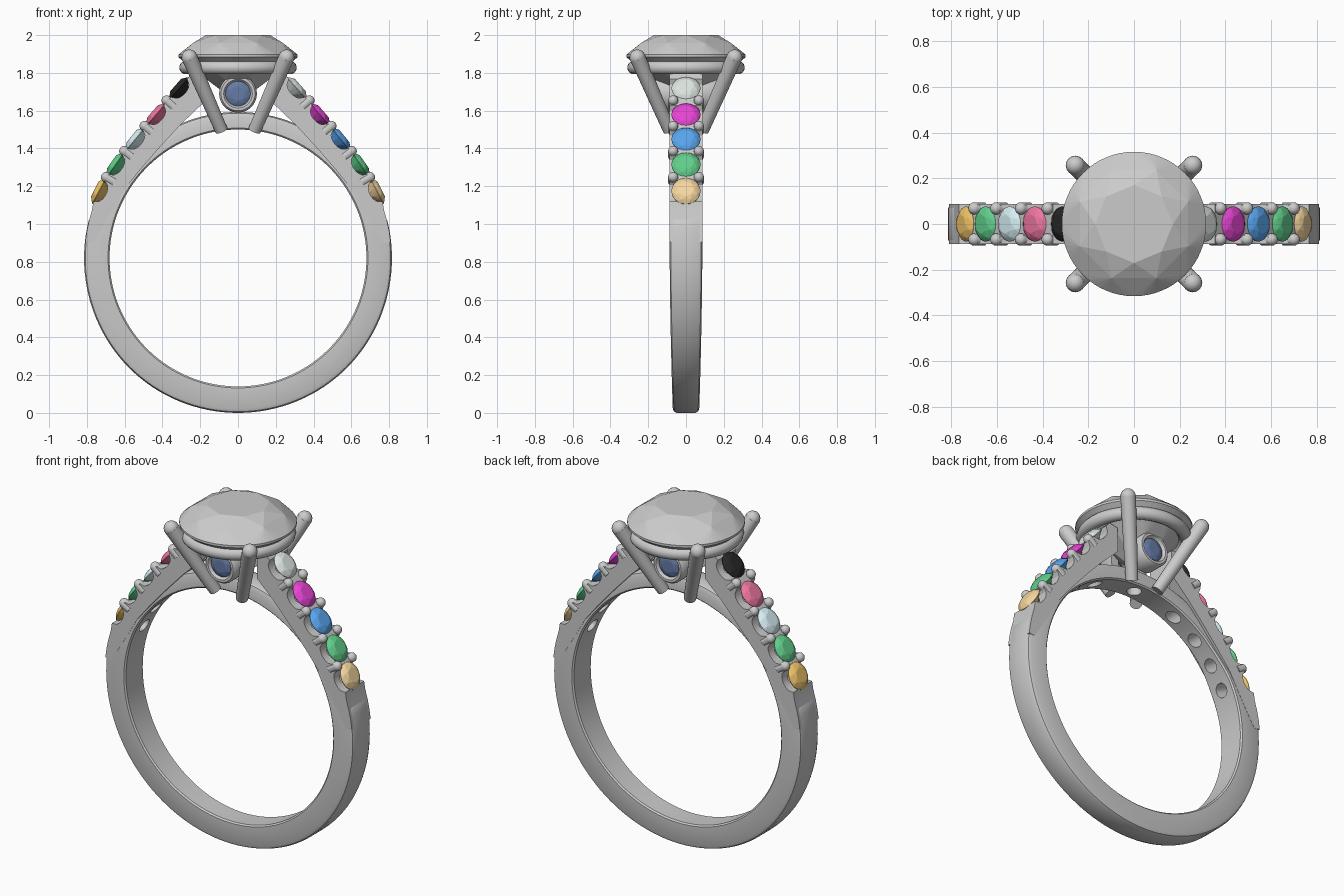
import bpy, bmesh, math
from mathutils import Vector, Matrix

if "Cube" in bpy.data.objects:
    bpy.data.objects.remove(bpy.data.objects["Cube"])

CZ, R_IN = 0.82, 0.68          # finger hole centre height and radius
HALF_W = 0.088                 # half width of the shoulders


def finish(name, bm, smooth=30, color=None):
    bmesh.ops.recalc_face_normals(bm, faces=bm.faces[:])
    me = bpy.data.meshes.new(name)
    bm.to_mesh(me)
    bm.free()
    ob = bpy.data.objects.new(name, me)
    bpy.context.collection.objects.link(ob)
    if color:
        mat = bpy.data.materials.new(name + "_colour")
        mat.diffuse_color = (*color, 1)
        mat.use_nodes = True
        mat.node_tree.nodes["Principled BSDF"].inputs["Base Color"].default_value = mat.diffuse_color
        me.materials.append(mat)
    if smooth:
        activate(ob)
        bpy.ops.object.shade_smooth_by_angle(angle=math.radians(smooth))
    return ob


def activate(ob):
    bpy.ops.object.select_all(action='DESELECT')
    ob.select_set(True)
    bpy.context.view_layer.objects.active = ob


def rod(bm, a, b, r1, r2, seg=24):
    a, b = Vector(a), Vector(b)
    rot = (b - a).to_track_quat('Z', 'Y').to_matrix().to_4x4()
    bmesh.ops.create_cone(bm, cap_ends=True, segments=seg, radius1=r1, radius2=r2,
                          depth=(b - a).length, matrix=Matrix.Translation((a + b) / 2) @ rot)


def ball(bm, p, r):
    bmesh.ops.create_uvsphere(bm, u_segments=16, v_segments=10, radius=r,
                              matrix=Matrix.Translation(p))


def spin_profile(bm, prof, seg, matrix):
    # closed (radius, height) profile revolved around z
    rings = []
    for k in range(seg):
        a = 2 * math.pi * k / seg
        rings.append([bm.verts.new(matrix @ Vector((r * math.cos(a), r * math.sin(a), h)))
                      for r, h in prof])
    bridge(bm, rings)


def bridge(bm, rings):
    n = len(rings[0])
    for k, ring in enumerate(rings):
        nxt = rings[(k + 1) % len(rings)]
        for i in range(n):
            j = (i + 1) % n
            bm.faces.new((ring[i], ring[j], nxt[j], nxt[i]))


def gem(name, centre, normal, r, crown, depth, color=None, girdle=24, table=0.55):
    # brilliant cut as the convex hull of facet corner rings
    bm = bmesh.new()
    m = Matrix.Translation(centre) @ Vector(normal).to_track_quat('Z', 'Y').to_matrix().to_4x4()

    def ring(n, rad, h, off=0.0):
        for k in range(n):
            a = 2 * math.pi * (k + off) / n
            bm.verts.new(m @ Vector((rad * math.cos(a), rad * math.sin(a), h)))
    ring(8, r * table, crown)
    ring(8, r * (table + 0.27), crown * 0.63, 0.5)
    ring(girdle, r, crown * 0.06)
    ring(girdle, r, -crown * 0.06)
    ring(8, r * 0.5, -depth * 0.56, 0.5)
    bm.verts.new(m @ Vector((0, 0, -depth)))
    res = bmesh.ops.convex_hull(bm, input=bm.verts[:])
    bmesh.ops.dissolve_limit(bm, angle_limit=0.01, verts=bm.verts[:], edges=bm.edges[:])
    return finish(name, bm, None, color)


def step(a, b, x):
    t = min(1, max(0, (x - a) / (b - a)))
    return t * t * (3 - 2 * t)


# stone positions along the right shoulder, top to bottom
stones = [Vector((x, 0, z)) for x, z in
          [(.312, 1.72), (.435, 1.58), (.545, 1.45), (.65, 1.315), (.737, 1.175)]]
frames = []
for i, c in enumerate(stones):
    t = (stones[max(i - 1, 0)] - stones[min(i + 1, 4)]).normalized()   # uphill
    if i == 4:
        t = Vector((-0.45, 0, 0.89)).normalized()
    frames.append((c, t, Vector((t.z, 0, -t.x))))


def flip(v, s):
    return Vector((v.x * s, v.y, v.z))


# band: lofted rounded rectangle, thinner arch under the head
bm = bmesh.new()
rings = []
for k in range(128):
    a = 2 * math.pi * k / 128
    up = math.degrees(math.asin(max(-1, min(1, math.sin(a)))))
    ro = 0.82 - 0.005 * step(-60, 0, up) - 0.042 * step(14, 21, up)
    w = 0.07 + 0.017 * step(-90, 10, up) - 0.015 * step(25, 45, up)
    b, c = 0.022, 0.008
    sec = [(R_IN + c, -w), (ro - b, -w), (ro - b * .3, -w + b * .3), (ro, -w + b),
           (ro, w - b), (ro - b * .3, w - b * .3), (ro - b, w), (R_IN + c, w),
           (R_IN, w - c), (R_IN, -w + c)]
    rings.append([bm.verts.new((r * math.cos(a), y, CZ + r * math.sin(a))) for r, y in sec])
bridge(bm, rings)
band = finish("band", bm)

# shoulders: scalloped profile extruded across the band
shoulders = []
for s, side in ((1, "right"), (-1, "left")):
    prof = [(0.813 * math.cos(math.radians(d)), CZ + 0.813 * math.sin(math.radians(d)))
            for d in (6, 10, 14, 18)]
    for c, t, n in reversed(frames):
        for k in range(-4, 5):
            u = k / 4
            p = c + t * (0.064 * u) - n * (0.042 * math.sqrt(max(0, 1 - u * u)))
            prof.append((p.x, p.z))
    prof += [(.245, 1.795), (.19, 1.785), (.185, 1.64), (.3, 1.53), (.42, 1.4),
             (.52, 1.285), (.6, 1.185), (.66, 1.08), (.72, .98), (.77, .9)]
    bm = bmesh.new()
    f = bm.faces.new([bm.verts.new((x * s, -HALF_W, z)) for x, z in prof])
    ext = bmesh.ops.extrude_face_region(bm, geom=[f])["geom"]
    bmesh.ops.translate(bm, vec=(0, 2 * HALF_W, 0),
                        verts=[v for v in ext if isinstance(v, bmesh.types.BMVert)])
    shoulders.append(finish(side + "_shoulder", bm))

# light holes drilled behind each stone and under the head
bm = bmesh.new()
for s in (1, -1):
    for i, (c, t, n) in enumerate(frames):
        rod(bm, flip(c + n * .03, s), flip(c - n * (.17 if i == 0 else .32), s), .04, .04)
rod(bm, (0, 0, 1.4), (0, 0, 1.66), .04, .04)
drill = finish("drill_holes", bm, None)
drill.hide_render = True
for ob in [band] + shoulders:
    activate(ob)
    mod = ob.modifiers.new("holes", 'BOOLEAN')
    mod.operation, mod.solver, mod.object = 'DIFFERENCE', 'EXACT', drill
    bpy.ops.object.modifier_apply(modifier=mod.name)
    bpy.ops.object.shade_smooth_by_angle(angle=math.radians(30))
bpy.data.objects.remove(drill)

# shoulder stones
colors = {1: [(.72, .79, .75), (.80, .06, .66), (.10, .38, .86), (.12, .62, .26), (.92, .68, .35)],
          -1: [(.02, .02, .02), (.85, .18, .36), (.68, .86, .90), (.12, .62, .26), (.87, .55, .14)]}
for s, side in ((1, "right"), (-1, "left")):
    for i, (c, t, n) in enumerate(frames):
        gem(f"{side}_stone_{i + 1}", flip(c - n * .002, s), flip(n, s), .077, .026, .06, colors[s][i])

# shared beads gripping the stones
bm = bmesh.new()
for s in (1, -1):
    for y in (-.068, .068):
        for (c0, t0, n0), (c1, t1, n1) in zip(frames, frames[1:]):
            n = (n0 + n1).normalized()
            p = (c0 + c1) / 2 + n * .006 + Vector((0, y, 0))
            ball(bm, flip(p, s), .027)
            rod(bm, flip(p - n * .05, s), flip(p, s), .027, .027, 16)
finish("shoulder_beads", bm)

# head: four prongs with rounded tips
for sx in (1, -1):
    for sy in (1, -1):
        bm = bmesh.new()
        tip = Vector((.257 * sx, .257 * sy, 1.882))
        rod(bm, (.088 * sx, .088 * sy, 1.497), tip, .034, .042)
        ball(bm, tip, .042)
        finish(f"prong_{'right' if sx > 0 else 'left'}_{'back' if sy > 0 else 'front'}", bm, 40)

# rail under the main stone
bm = bmesh.new()
prof = [(.275 + .036 * math.cos(a), .036 * math.sin(a))
        for a in (2 * math.pi * k / 14 for k in range(14))]
spin_profile(bm, prof, 64, Matrix.Translation((0, 0, 1.828)))
finish("head_rail", bm, 40)

# main stone
gem("main_stone", (0, 0, 1.89), (0, 0, 1), .316, .11, .25, None, 64, .54)

# small bezel-set stones on front and back of the head
for s, side in ((-1, "front"), (1, "back")):
    m = Matrix.Translation((0, .165 * s, 1.69)) @ Matrix.Rotation(-s * math.pi / 2, 4, 'X')
    bm = bmesh.new()
    spin_profile(bm, [(.068, 0), (.076, .008), (.09, .008), (.1, -.004), (.1, -.095),
                      (.05, -.095), (.06, -.03)], 40, m)
    finish(side + "_bezel", bm, 40)
    gem(side + "_bezel_stone", (0, .155 * s, 1.69), (0, s, 0), .068, .014, .05, (.13, .2, .38))
